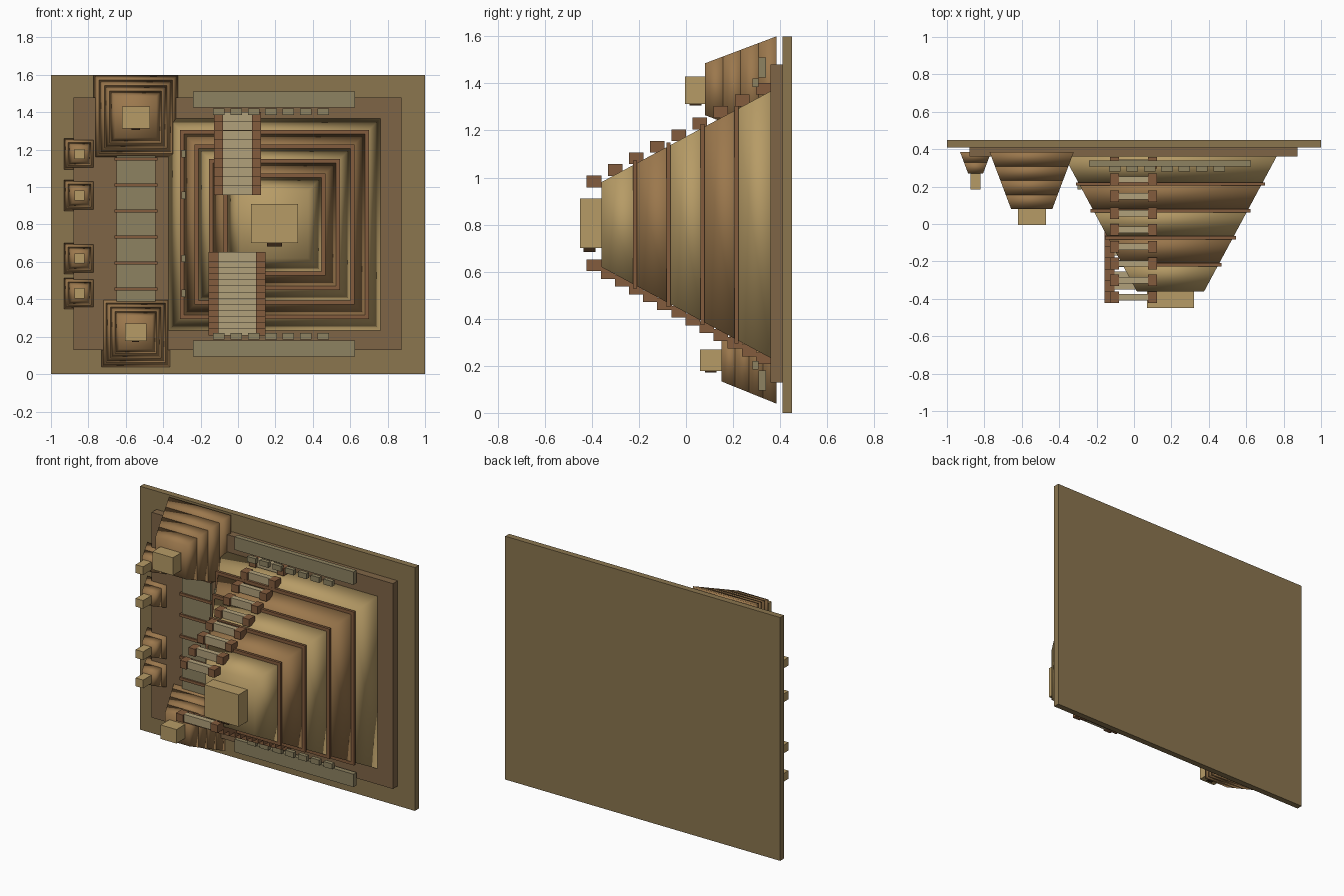
import bpy, bmesh

if "Cube" in bpy.data.objects:
    bpy.data.objects.remove(bpy.data.objects["Cube"])


def mat(name, hexcol):
    m = bpy.data.materials.new(name)
    rgb = [(int(hexcol[i:i + 2], 16) / 255) ** 2.2 for i in (0, 2, 4)]
    m.diffuse_color = (*rgb, 1)
    m.use_nodes = True
    m.node_tree.nodes["Principled BSDF"].inputs["Base Color"].default_value = m.diffuse_color
    return m


EARTH = mat("earth", "8A7550")
SOIL = mat("soil", "7E6548")
TAN = mat("tan_stone", "B59A66")
BROWN = mat("brown_stone", "9A774E")
TRIM = mat("trim", "835D40")
PALE = mat("pale_stone", "B0A07A")
GREY = mat("grey_stone", "8C8161")
DARK = mat("doorway", "3A2A1C")


def frustum(name, cx, cz, ya, ha, yb, hb, material, smooth=True):
    """Square block along y: half width ha at depth ya, hb at depth yb.
    A half width may be an (x, z) pair."""
    bm = bmesh.new()
    rings = []
    for y, h in ((ya, ha), (yb, hb)):
        hx, hz = h if isinstance(h, tuple) else (h, h)
        rings.append([bm.verts.new((cx + sx * hx, y, cz + sz * hz))
                      for sx, sz in ((-1, -1), (1, -1), (1, 1), (-1, 1))])
    a, b = rings
    bm.faces.new(a)
    bm.faces.new(b)
    for i in range(4):
        j = (i + 1) % 4
        bm.faces.new((a[i], a[j], b[j], b[i]))
    bmesh.ops.recalc_face_normals(bm, faces=bm.faces)
    for f in bm.faces:
        f.smooth = smooth
    me = bpy.data.meshes.new(name)
    bm.to_mesh(me)
    bm.free()
    me.materials.append(material)
    ob = bpy.data.objects.new(name, me)
    bpy.context.collection.objects.link(ob)
    return ob


def box(name, x0, x1, y0, y1, z0, z1, material):
    half = ((x1 - x0) / 2, (z1 - z0) / 2)
    return frustum(name, (x0 + x1) / 2, (z0 + z1) / 2, y1, half, y0, half, material, False)


def tiers(name, cx, cz, y0, h0, y1, h1, count, mats, trim=0):
    """Stack of sloped tiers, with an optional projecting band between them."""
    for i in range(count):
        t, u = i / count, (i + 1) / count
        ya, yb = y0 + (y1 - y0) * t, y0 + (y1 - y0) * u
        ha, hb = h0 + (h1 - h0) * t, h0 + (h1 - h0) * u
        frustum(f"{name}_tier_{i + 1}", cx, cz, ya, ha, yb, hb, mats[i % len(mats)])
        if trim and i < count - 1:
            r = hb + trim
            box(f"{name}_band_{i + 1}", cx - r, cx + r, yb - 0.01, yb + 0.007,
                cz - r, cz + r, TRIM)


# ground slabs
box("ground_slab", -1, 1, 0.41, 0.45, 0, 1.6, EARTH)
box("plaza_slab", -0.88, 0.875, 0.36, 0.41, 0.13, 1.48, SOIL)

# great pyramid with its temple
tiers("great_pyramid", 0.195, 0.80, 0.36, 0.567, -0.36, 0.18, 5, [TAN, BROWN], 0.015)
box("great_temple", 0.07, 0.32, -0.45, -0.36, 0.70, 0.91, TAN)
box("great_temple_door", 0.155, 0.235, -0.435, -0.385, 0.683, 0.705, DARK)

# two side pyramids with temples
tiers("upper_pyramid", -0.547, 1.375, 0.385, 0.225, 0.08, 0.11, 4, [BROWN])
box("upper_temple", -0.62, -0.47, -0.005, 0.08, 1.313, 1.43, TAN)
box("upper_temple_door", -0.57, -0.525, 0.015, 0.065, 1.306, 1.318, DARK)
tiers("lower_pyramid", -0.547, 0.222, 0.385, 0.183, 0.15, 0.088, 4, [BROWN])
box("lower_temple", -0.605, -0.49, 0.06, 0.15, 0.178, 0.27, TAN)
box("lower_temple_door", -0.567, -0.53, 0.08, 0.13, 0.172, 0.183, DARK)

# small shrines on the left edge, with marker stones on the great pyramid
for i, z in enumerate((1.177, 0.955, 0.618, 0.432)):
    tiers(f"shrine_{i + 1}", -0.847, z, 0.385, 0.083, 0.27, 0.04, 2, [BROWN])
    box(f"shrine_top_{i + 1}", -0.875, -0.82, 0.185, 0.27, z - 0.027, z + 0.027, TAN)
    box(f"marker_stone_{i + 1}", -0.303, -0.28, 0.185, 0.218, z - 0.02, z + 0.02, GREY)

# avenue with cross bars
box("avenue", -0.65, -0.44, 0.345, 0.37, 0.36, 1.19, GREY)
for i in range(6):
    z = 0.455 + 0.139 * i
    box(f"avenue_bar_{i + 1}", -0.66, -0.43, 0.335, 0.365, z - 0.009, z + 0.009, TRIM)

# long platforms and pillar rows above and below the great pyramid
for side, z0, z1, p0, p1 in (("upper", 1.425, 1.51, 1.385, 1.42),
                             ("lower", 0.095, 0.18, 0.185, 0.22)):
    box(f"{side}_platform", -0.24, 0.625, 0.307, 0.339, z0, z1, GREY)
    for i in range(7):
        x = -0.102 + 0.0928 * i
        box(f"{side}_pillar_{i + 1}", x - 0.031, x + 0.031, 0.282, 0.308, p0, p1, GREY)


def stair(name, count, cx, half, rail, z_top, z_end, tread):
    """Steps flanked by balustrade blocks, running from the summit to the plaza."""
    for i in range(count):
        t = i / (count - 1)
        y = -0.391 + 0.719 * t
        z = z_top + (z_end - z_top) * t
        box(f"{name}_step_{i + 1}", cx - half, cx + half, y - tread / 2, y + tread / 2,
            z - 0.025, z + 0.025, PALE)
        for s in (-1, 1):
            x = cx + s * (half + rail / 2)
            box(f"{name}_balustrade_{i + 1}_{'left' if s < 0 else 'right'}",
                x - rail / 2, x + rail / 2, y - 0.031, y + 0.031,
                z - 0.025, z + 0.025, TRIM)


stair("upper_stair", 9, -0.002, 0.078, 0.048, 0.983, 1.377, 0.034)
stair("lower_stair", 13, -0.005, 0.1, 0.052, 0.627, 0.232, 0.036)
